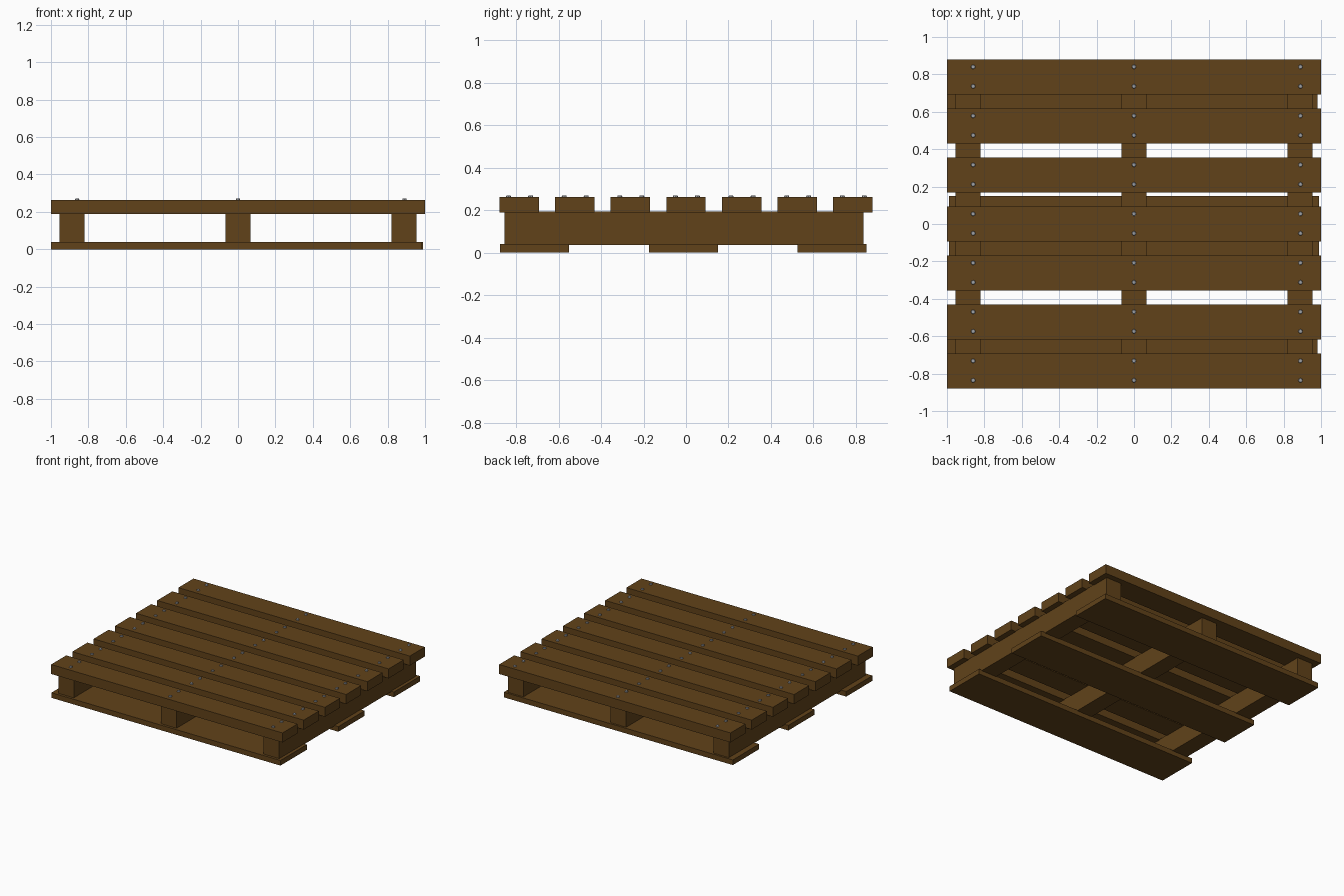
import bpy

if "Cube" in bpy.data.objects:
    bpy.data.objects.remove(bpy.data.objects["Cube"])

wood = bpy.data.materials.new("wood")
wood.diffuse_color = (0.12, 0.055, 0.01, 1)
wood.use_nodes = True
wood.node_tree.nodes["Principled BSDF"].inputs["Base Color"].default_value = wood.diffuse_color
steel = bpy.data.materials.new("steel")
steel.diffuse_color = (0.35, 0.36, 0.38, 1)
steel.use_nodes = True
steel.node_tree.nodes["Principled BSDF"].inputs["Base Color"].default_value = steel.diffuse_color


def board(name, x, y, z):
    """Box spanning the (min, max) ranges on each axis."""
    bpy.ops.mesh.primitive_cube_add(
        size=1, location=[(r[0] + r[1]) / 2 for r in (x, y, z)])
    ob = bpy.context.object
    ob.name = name
    ob.scale = [r[1] - r[0] for r in (x, y, z)]
    bpy.ops.object.transform_apply(location=False, rotation=False, scale=True)
    ob.data.materials.append(wood)


def nail(x, y):
    bpy.ops.mesh.primitive_cone_add(vertices=8, radius1=0.014, radius2=0.01,
                                    depth=0.015, location=(x, y, 0.2625))
    ob = bpy.context.object
    ob.name = "nail_head"
    ob.data.materials.append(steel)


# Bottom boards
for y0, x0 in ((-0.875, -1.0), (-0.175, -0.99), (0.525, -1.0)):
    board("bottom_board", (x0, x0 + 1.98), (y0, y0 + 0.325), (0, 0.04))

# Stringers running front to back
for xc in (-0.888, 0, 0.888):
    board("stringer", (xc - 0.067, xc + 0.067), (-0.855, 0.835), (0.035, 0.193))

# Top slats, each with three pairs of nails
for i in range(-3, 4):
    yc = i * 0.262
    board("top_slat", (-1, 1), (yc - 0.093, yc + 0.093), (0.188, 0.262))
    for x in (-0.86, 0, 0.89):
        for dy in (-0.05, 0.054):
            nail(x, yc + dy)
